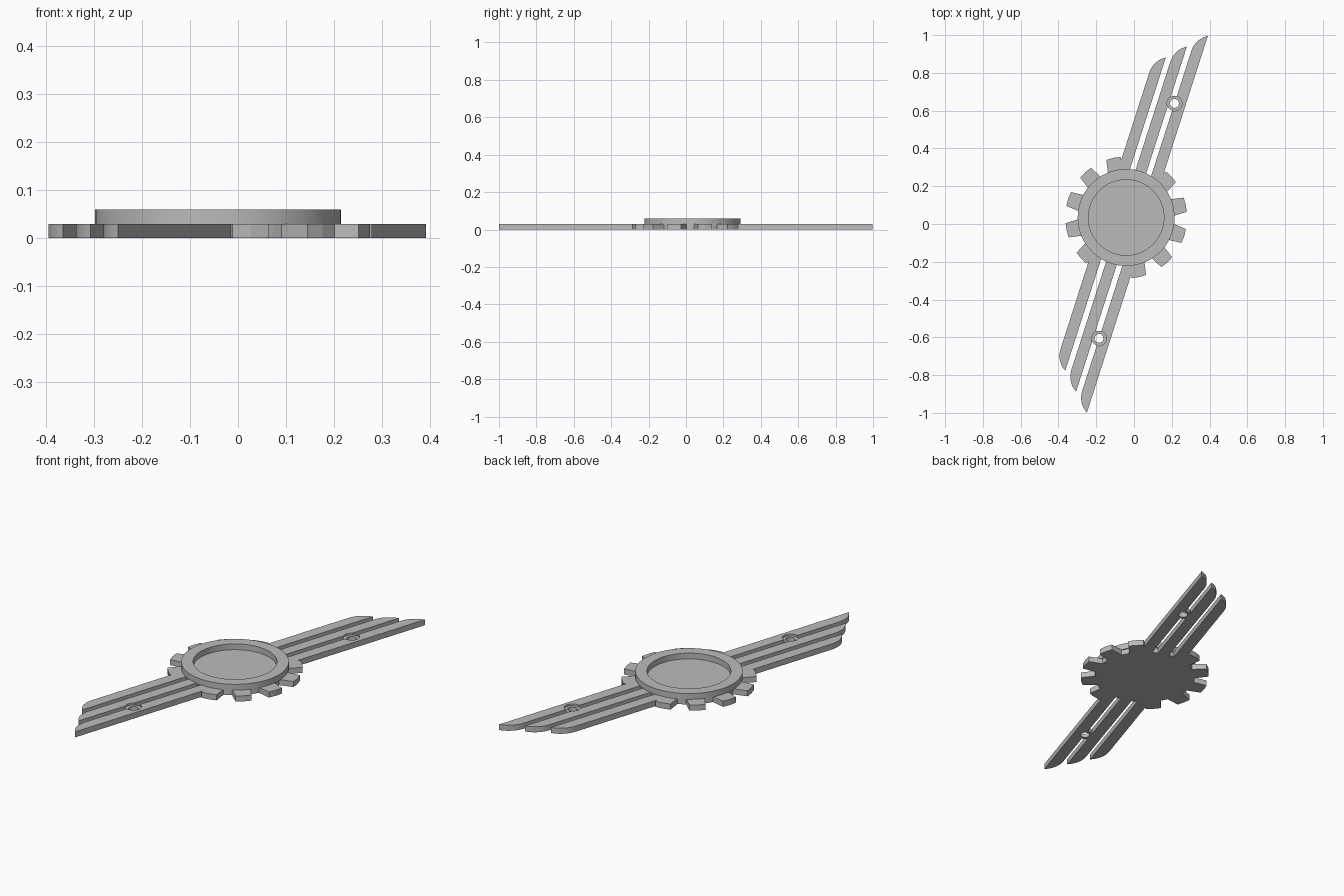
import bpy, bmesh, math
from mathutils import Matrix, Vector

if "Cube" in bpy.data.objects:
    bpy.data.objects.remove(bpy.data.objects["Cube"])

CX, CY = -0.0415, 0.0345          # hub centre
TILT = math.radians(-17.8)        # wing axis, turned from +y
T = 0.0295                        # plate thickness and gap between blades
TOP = 0.06
PLACE = Matrix.Translation((CX, CY, 0)) @ Matrix.Rotation(TILT, 4, 'Z')

grey = bpy.data.materials.new("plain_grey")
grey.diffuse_color = (0.5, 0.5, 0.5, 1)
grey.use_nodes = True
grey.node_tree.nodes["Principled BSDF"].inputs["Base Color"].default_value = grey.diffuse_color


def finish(name, bm, smooth=False):
    bmesh.ops.recalc_face_normals(bm, faces=bm.faces)
    bm.transform(PLACE)
    me = bpy.data.meshes.new(name)
    bm.to_mesh(me)
    bm.free()
    me.materials.append(grey)
    ob = bpy.data.objects.new(name, me)
    bpy.context.collection.objects.link(ob)
    bpy.ops.object.select_all(action='DESELECT')
    bpy.context.view_layer.objects.active = ob
    ob.select_set(True)
    if smooth:
        bpy.ops.object.shade_smooth_by_angle(angle=math.radians(30))
    return ob


def prism(name, pts, z0, z1, smooth=False):
    """Flat outline pulled up from z0 to z1."""
    bm = bmesh.new()
    f = bm.faces.new([bm.verts.new((x, y, z0)) for x, y in pts])
    up = bmesh.ops.extrude_face_region(bm, geom=[f], use_keep_orig=True)
    for v in up["geom"]:
        if isinstance(v, bmesh.types.BMVert):
            v.co.z = z1
    return finish(name, bm, smooth)


def circle(r, n, x=0, y=0):
    return [(x + r * math.cos(2 * math.pi * i / n),
             y + r * math.sin(2 * math.pi * i / n)) for i in range(n)]


def ring(name, r_out, r_in, z0, z1, n, x=0, y=0):
    """Square-section ring."""
    bm = bmesh.new()
    loops = [[bm.verts.new((px, py, z)) for px, py in circle(r, n, x, y)]
             for r, z in ((r_out, z0), (r_out, z1), (r_in, z1), (r_in, z0))]
    for k in range(4):
        a, b = loops[k], loops[(k + 1) % 4]
        for i in range(n):
            j = (i + 1) % n
            bm.faces.new((a[i], a[j], b[j], b[i]))
    return finish(name, bm, True)


# Toothed base plate: twelve places, none where the wings leave the hub
gear = []
for k in range(12):
    a = math.radians(90 + 30 * k)
    d, t = Vector((math.cos(a), math.sin(a))), Vector((-math.sin(a), math.cos(a)))
    if k % 6:
        tooth = ((0.247, -0.045), (0.3195, -0.0385), (0.323, 0),
                 (0.3195, 0.0385), (0.247, 0.045))
    else:
        tooth = ((0.247, -0.045), (0.251, 0), (0.247, 0.045))
    gear += [tuple(d * r + t * s) for r, s in tooth]
    m = a + math.radians(15)
    gear.append((0.251 * math.cos(m), 0.251 * math.sin(m)))
prism("toothed_plate", gear, 0, T)

# Raised rim around the recessed hub
ring("hub_rim", 0.2565, 0.2, T - 0.002, TOP, 96)

# Wings: three blades each way, ends rounded on one side
HOLE_X, HOLE_Y = 2 * T, 0.653
ARC = 4 * T
for side, sy in (("upper", 1), ("lower", -1)):
    for i, kind in enumerate(("inner", "middle", "outer")):
        left = -4 * T + 3 * T * i
        tip = 0.871 + 3 * T * i
        start = tip - ARC * math.sin(math.radians(60))
        pts = [(left + 2 * T, 0.205), (left + 2 * T, tip)]
        for s in range(7, -1, -1):
            a = math.radians(60 * s / 8)
            pts.append((left + ARC * (1 - math.cos(a)), start + ARC * math.sin(a)))
        pts.append((left, 0.205))
        blade = prism(f"{side}_{kind}_blade", [(x, sy * y) for x, y in pts], 0, T)
        if i:   # seat for the screw eye
            cutter = prism("cutter", circle(0.0395, 32, HOLE_X, sy * HOLE_Y), -0.1, 0.1)
            cutter.hide_render = True
            bpy.context.view_layer.objects.active = blade
            mod = blade.modifiers.new("eye_seat", 'BOOLEAN')
            mod.operation, mod.solver, mod.object = 'DIFFERENCE', 'EXACT', cutter
            bpy.ops.object.modifier_apply(modifier=mod.name)
            bpy.data.objects.remove(cutter)
    # Sunken screw eye bridging two blades
    ring(f"{side}_screw_eye", 0.0395, 0.0235, 0, 0.02, 32, HOLE_X, sy * HOLE_Y)
